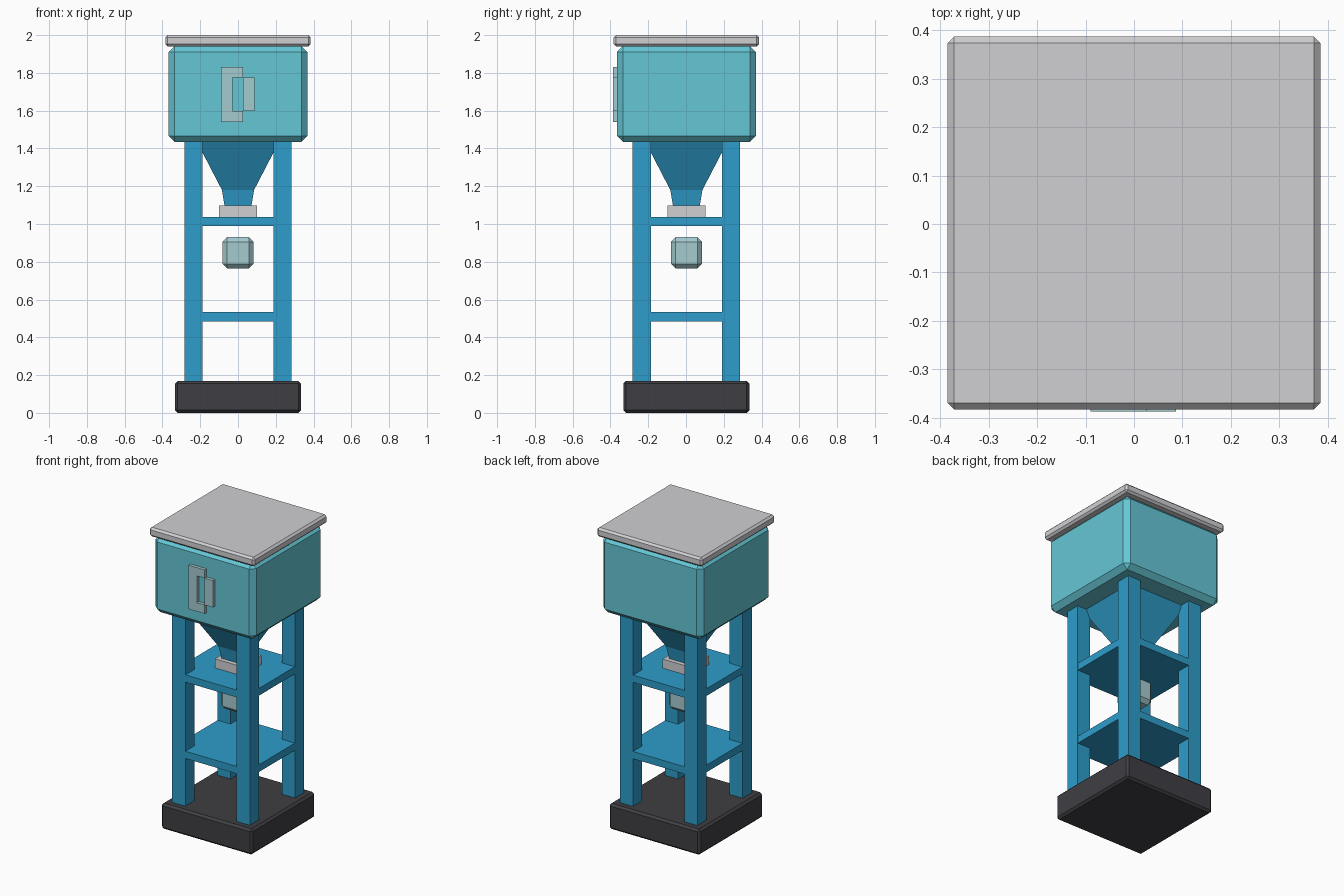
import bpy
import bmesh

cube = bpy.data.objects.get("Cube")
if cube:
    bpy.data.objects.remove(cube, do_unlink=True)

CY = 0.002  # body sits slightly back so the front plates fit the depth


def material(name, rgb):
    lin = [(c / 255 / 12.92 if c < 10 else ((c / 255 + 0.055) / 1.055) ** 2.4) for c in rgb]
    mat = bpy.data.materials.new(name)
    mat.use_nodes = True
    mat.diffuse_color = (*lin, 1)
    mat.node_tree.nodes["Principled BSDF"].inputs["Base Color"].default_value = (*lin, 1)
    return mat


TEAL = material("tank teal", (101, 199, 214))
BLUE = material("frame blue", (46, 157, 203))
GREY = material("light grey", (208, 208, 212))
DARK = material("charcoal", (63, 62, 67))
PALE = material("pale teal", (165, 203, 208))


def finish(name, bm, mat):
    bmesh.ops.recalc_face_normals(bm, faces=bm.faces)
    mesh = bpy.data.meshes.new(name)
    bm.to_mesh(mesh)
    bm.free()
    mesh.materials.append(mat)
    obj = bpy.data.objects.new(name, mesh)
    bpy.context.collection.objects.link(obj)
    return obj


def block(name, half, z0, z1, mat, bevel=0, x=0, y=0):
    """Square block given by half width and height range."""
    bm = bmesh.new()
    bmesh.ops.create_cube(bm, size=1)
    for v in bm.verts:
        v.co = (x + v.co.x * 2 * half, CY + y + v.co.y * 2 * half, z0 if v.co.z < 0 else z1)
    if bevel:
        bmesh.ops.bevel(bm, geom=bm.edges[:], offset=bevel, segments=1, affect='EDGES')
    return finish(name, bm, mat)


def square_loft(name, sections, mat):
    """Square tube through (half width, height) sections, capped."""
    bm = bmesh.new()
    rings = [[bm.verts.new((sx * h, CY + sy * h, z))
              for sx, sy in ((-1, -1), (1, -1), (1, 1), (-1, 1))] for h, z in sections]
    for a, b in zip(rings, rings[1:]):
        for i in range(4):
            j = (i + 1) % 4
            bm.faces.new((a[i], a[j], b[j], b[i]))
    bm.faces.new(rings[0])
    bm.faces.new(rings[-1])
    return finish(name, bm, mat)


def front_plate(name, outline, y0, y1, mat):
    """Outline in x and z, extruded along y."""
    bm = bmesh.new()
    face = bm.faces.new([bm.verts.new((x, y0, z)) for x, z in outline])
    grown = bmesh.ops.extrude_face_region(bm, geom=[face])["geom"]
    for v in grown:
        if isinstance(v, bmesh.types.BMVert):
            v.co.y = y1
    return finish(name, bm, mat)


# Base, tank and lid
block("base", 0.333, 0, 0.17, DARK, 0.014)
block("tank", 0.368, 1.435, 1.942, TEAL, 0.032)
block("lid", 0.385, 1.94, 2.0, GREY, 0.013)

# Four legs
for side, sx in (("left", 1), ("right", -1)):
    for end, sy in (("front", -1), ("back", 1)):
        block(f"{end}_{side}_leg", 0.048, 0.165, 1.44, BLUE, x=sx * 0.236, y=sy * 0.236)

# Shelves between the legs
for name, z in (("lower_shelf", 0.485), ("upper_shelf", 0.99)):
    block(name, 0.283, z, z + 0.048, BLUE)

# Hopper, its outlet collar and the hanging block
square_loft("hopper", [(0.22, 1.44), (0.085, 1.18), (0.07, 1.09)], BLUE)
block("outlet_collar", 0.1, 1.037, 1.098, GREY)
block("sample_block", 0.082, 0.765, 0.93, PALE, 0.024)

# Bracket and bar on the tank front
front_plate("latch_bracket", [(-0.09, 1.54), (0.027, 1.54), (0.027, 1.598), (-0.03, 1.598),
                              (-0.03, 1.775), (0.027, 1.775), (0.027, 1.83), (-0.09, 1.83)],
            -0.36, -0.387, PALE)
front_plate("latch_bar", [(0.027, 1.598), (0.087, 1.598), (0.087, 1.775), (0.027, 1.775)],
            -0.36, -0.387, PALE)
